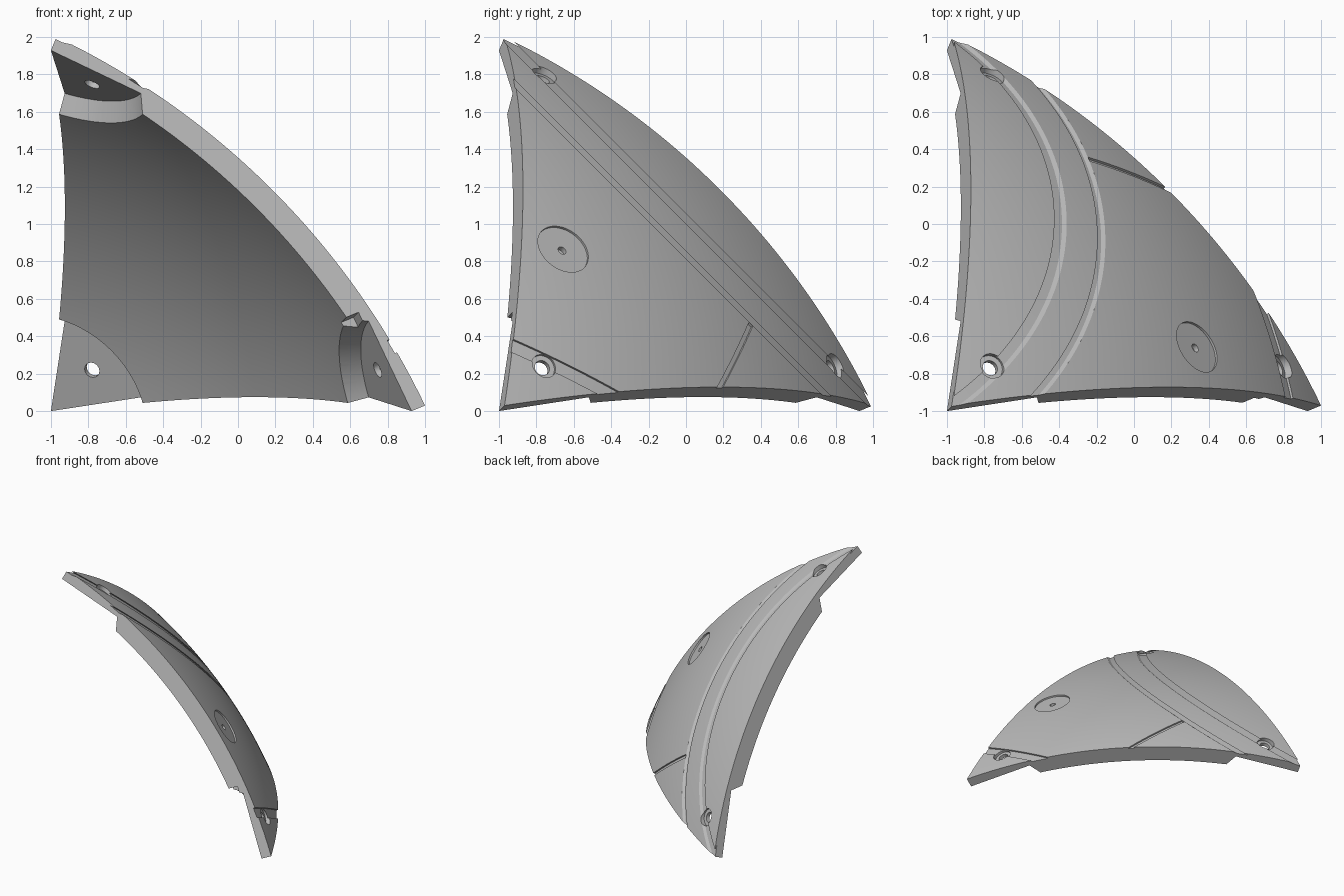
import bpy, bmesh, math
from mathutils import Vector, Matrix

if "Cube" in bpy.data.objects:
    bpy.data.objects.remove(bpy.data.objects["Cube"])

CENTRE = Vector((-2.363, -2.363, -1.363))   # centre of the sphere
R_OUT, R_IN, R_PAD = 3.897, 3.757, 3.814
LONG = 1 + math.sqrt(2)
TOP = Vector((1, 1, LONG)).normalized()
RIGHT = Vector((LONG, 1, 1)).normalized()
BACK = Vector((1, LONG, 1)).normalized()
N = 44                                       # divisions per panel edge

grey = bpy.data.materials.new("light_grey")
grey.use_nodes = True
GREY = (0.5, 0.5, 0.5, 1)
grey.diffuse_color = GREY
grey.node_tree.nodes["Principled BSDF"].inputs["Base Color"].default_value = GREY


def make_object(name, bm):
    bmesh.ops.recalc_face_normals(bm, faces=bm.faces)
    mesh = bpy.data.meshes.new(name)
    bm.to_mesh(mesh)
    bm.free()
    mesh.materials.append(grey)
    obj = bpy.data.objects.new(name, mesh)
    obj.location = CENTRE
    bpy.context.collection.objects.link(obj)
    return obj


def shell():
    """Spherical triangle with thickness and radial side walls."""
    bm = bmesh.new()
    layers = []
    for radius in (R_OUT, R_IN):
        grid = {}
        for i in range(N + 1):
            for j in range(N + 1 - i):
                p = TOP * (N - i - j) + RIGHT * i + BACK * j
                grid[i, j] = bm.verts.new(p.normalized() * radius)
        for i in range(N):
            for j in range(N - i):
                bm.faces.new((grid[i, j], grid[i + 1, j], grid[i, j + 1]))
                if i + j < N - 1:
                    bm.faces.new((grid[i + 1, j], grid[i + 1, j + 1], grid[i, j + 1]))
        layers.append(grid)
    outer, inner = layers
    for k in range(N):
        for a, b in (((k, 0), (k + 1, 0)), ((0, k), (0, k + 1)),
                     ((k, N - k), (k + 1, N - k - 1))):
            bm.faces.new((outer[a], outer[b], inner[b], inner[a]))
    return make_object("shell_panel", bm)


def frustum(point, axis, low, high, r_low, r_high, segments=48):
    """Cone section around an axis through point, between two heights on it."""
    foot = point - axis * point.dot(axis)
    mat = (Matrix.Translation(foot + axis * (low + high) / 2)
           @ axis.to_track_quat('Z', 'Y').to_matrix().to_4x4())
    bm = bmesh.new()
    bmesh.ops.create_cone(bm, cap_ends=True, segments=segments, radius1=r_low,
                          radius2=r_high, depth=high - low, matrix=mat)
    return make_object("cutter", bm)


def groove(normal, d1, d2, middle, start, end, depth=0.013, steps=40):
    """Curved bar along the sphere between two parallel planes."""
    n = normal.normalized()
    u = (middle - n * middle.dot(n)).normalized()
    v = n.cross(u)
    bm = bmesh.new()
    rings = []
    for s in range(steps + 1):
        a = start + (end - start) * s / steps
        ray = u * math.cos(a) + v * math.sin(a)
        rings.append([bm.verts.new(n * d + ray * math.sqrt(r * r - d * d))
                      for d, r in ((d1, R_OUT - depth), (d2, R_OUT - depth),
                                   (d2, R_OUT + 0.06), (d1, R_OUT + 0.06))])
    for p, q in zip(rings, rings[1:]):
        for k in range(4):
            bm.faces.new((p[k], p[(k + 1) % 4], q[(k + 1) % 4], q[k]))
    bm.faces.new(rings[0])
    bm.faces.new(rings[-1])
    return make_object("cutter", bm)


def notch():
    """Small block cut beside the right corner recess."""
    side = TOP.cross(RIGHT).normalized()
    along = side.cross(RIGHT)
    if along.dot(TOP) < 0:
        along = -along
    rot = Matrix((RIGHT, side, along)).transposed().to_4x4()
    mat = (Matrix.Translation(Vector((2.953, 1.408, 1.853)) - along * 0.035)
           @ rot @ Matrix.Diagonal((0.14, 0.2, 0.1, 1)))
    bm = bmesh.new()
    bmesh.ops.create_cube(bm, size=1, matrix=mat)
    return make_object("cutter", bm)


panel = shell()
cutters = []

# Corner recesses on the inside and stepped screw holes
middle = (TOP + RIGHT + BACK).normalized()
for corner in (TOP, RIGHT, BACK):
    cutters.append(frustum(corner, corner, 3.55, R_PAD, 0.67, 0.538, 96))
    spread = (middle - corner * middle.dot(corner)).normalized()
    hole = corner * 3.87 + spread * 0.36
    cutters.append(frustum(hole, corner, 3.5, 4.1, 0.042, 0.042))
    cutters.append(frustum(hole, corner, 3.845, 4.1, 0.07, 0.07))
cutters.append(notch())

# Round shallow recess with a pin hole
disc = Vector((2.697, 1.705, 2.227)).normalized()
cutters.append(frustum(disc, disc, R_OUT - 0.016, 4.1, 0.15, 0.15, 64))
cutters.append(frustum(disc, disc, R_OUT - 0.045, 4.1, 0.024, 0.024, 16))

# Two long grooves along the left edge
across = Vector((0, 1, 1))
for k1, k2 in ((4.727, 4.781), (4.539, 4.579)):
    cutters.append(groove(across, k1 / math.sqrt(2), k2 / math.sqrt(2),
                          Vector((1, 0, 0)), -1.0, 1.0, steps=80))

# Short branch groove and band across the right corner
def band(p, q, half, start, end):
    n = p.cross(q)
    return groove(n, -half, half, p, start, end)

p, q = Vector((2.128, 2.718, 1.833)), Vector((2.547, 2.547, 1.492))
cutters.append(band(p, q, 0.015, 0.0, 0.25))
p, q = Vector((3.03, 1.94, 1.455)), Vector((3.18, 1.432, 1.705))
cutters.append(band(p, q, 0.04, -0.12, 0.3))

# Apply all cuts
bpy.context.view_layer.objects.active = panel
for cutter in cutters:
    cutter.hide_render = True
    mod = panel.modifiers.new("cut", 'BOOLEAN')
    mod.operation = 'DIFFERENCE'
    mod.solver = 'EXACT'
    mod.object = cutter
    bpy.ops.object.modifier_apply(modifier=mod.name)
    bpy.data.objects.remove(cutter)

bpy.ops.object.select_all(action='DESELECT')
panel.select_set(True)
bpy.ops.object.shade_smooth_by_angle(angle=math.radians(25))
